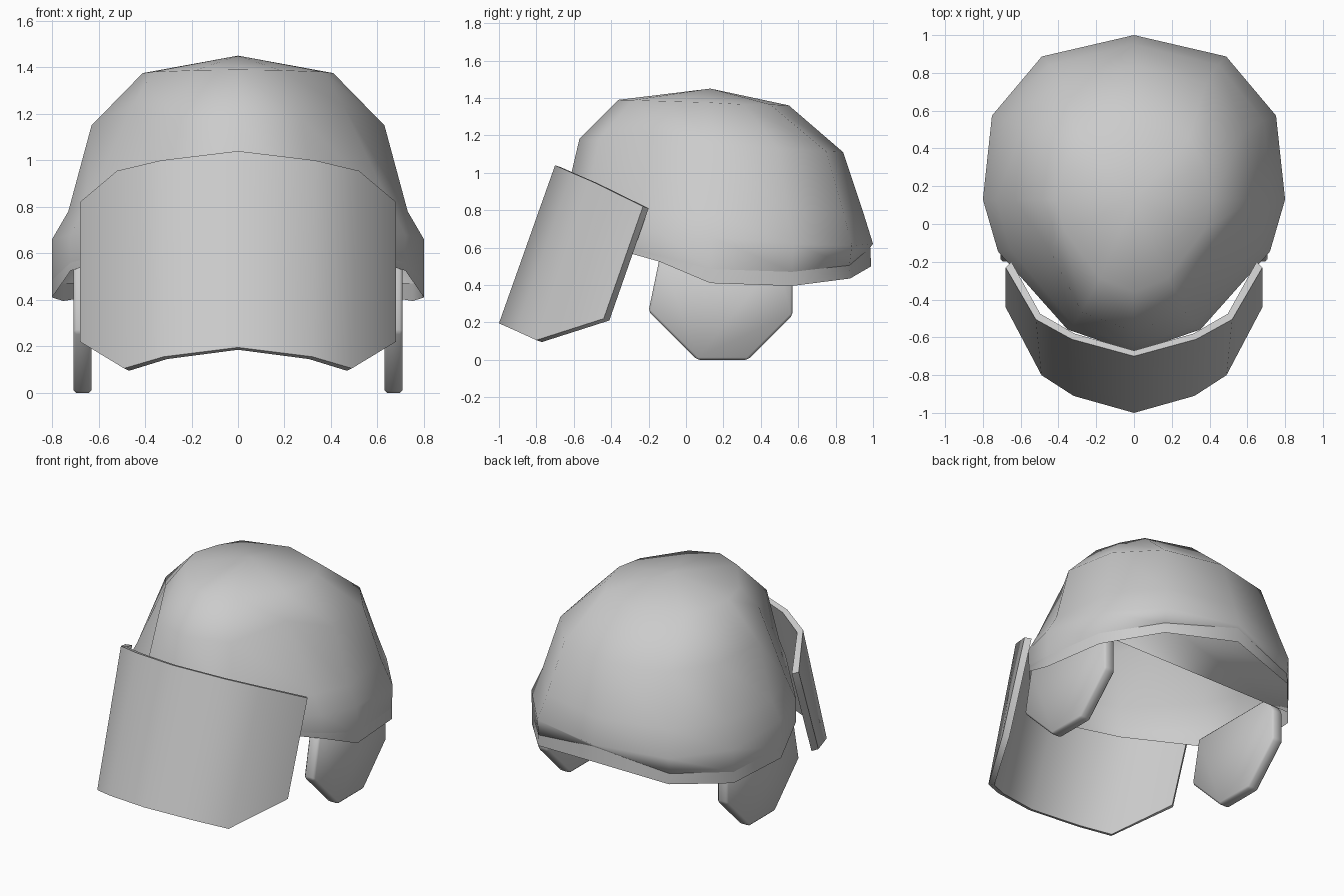
import bpy
import bmesh
import math
from mathutils import Vector

cube = bpy.data.objects.get("Cube")
if cube:
    bpy.data.objects.remove(cube)

grey = bpy.data.materials.new("plain_grey")
grey.use_nodes = True
COLOUR = (0.6, 0.6, 0.6, 1)
grey.diffuse_color = COLOUR
grey.node_tree.nodes["Principled BSDF"].inputs["Base Color"].default_value = COLOUR


def finish(name, bm, degrees):
    bmesh.ops.recalc_face_normals(bm, faces=bm.faces[:])
    mesh = bpy.data.meshes.new(name)
    bm.to_mesh(mesh)
    bm.free()
    mesh.materials.append(grey)
    obj = bpy.data.objects.new(name, mesh)
    bpy.context.collection.objects.link(obj)
    bpy.ops.object.select_all(action='DESELECT')
    bpy.context.view_layer.objects.active = obj
    obj.select_set(True)
    bpy.ops.object.shade_smooth_by_angle(angle=math.radians(degrees))
    return obj


def both_sides(half):
    """Close a back-to-front half outline into a full ring."""
    return half + [(-x, y, z) for x, y, z in half[-2:0:-1]]


def loft(bm, rings):
    loops = [[bm.verts.new(p) for p in ring] for ring in rings]
    for a, b in zip(loops, loops[1:]):
        for i in range(len(a)):
            j = (i + 1) % len(a)
            bm.faces.new((a[i], a[j], b[j], b[i]))
    return loops


def move_pair(ring, index, x, y, z):
    ring[index] = (x, y, z)
    ring[-index] = (-x, y, z)


# Plan outline of the shell, back centre to front centre, in unit size
PLAN = [(0, 1), (.61, .87), (.94, .51), (1, 0), (.9, -.34), (.44, -.85), (0, -1)]
MID = 0.13


def ring(width, back, front, heights):
    pts = []
    for (x, y), z in zip(PLAN, heights):
        reach = back - MID if y > 0 else MID - front
        pts.append((x * width, MID + y * reach, z))
    return both_sides(pts)


def slope(back, mid, front):
    return [mid + (back - mid) * y if y > 0 else mid - (front - mid) * y for _, y in PLAN]


# Shell: stacked rings ending in a point
lower_edge = ring(.80, .985, -.67, [.60, .505, .47, .485, .56, .65, .66])
shoulder = ring(.63, .84, -.57, slope(1.11, 1.15, 1.18))
move_pair(shoulder, 4, .45, -.13, 1.24)
crown = ring(.41, .55, -.36, slope(1.36, 1.375, 1.39))
move_pair(crown, 1, .29, .45, 1.365)
move_pair(crown, 2, .37, .31, 1.365)
bm = bmesh.new()
loops = loft(bm, [
    lower_edge,
    ring(.80, 1.0, -.68, [.62, .61, .62, .66, .68, .72, .73]),
    ring(.73, .95, -.65, slope(.78, .78, .84)),
    shoulder,
    crown,
])
apex = bm.verts.new((0, MID, 1.45))
top = loops[-1]
for i, v in enumerate(top):
    bm.faces.new((v, top[(i + 1) % len(top)], apex))

# Neck plate: closes only the back part of the opening
base = loops[0]
bm.faces.new((base[0], base[1], base[-1]))
bm.faces.new((base[1], base[2], base[-2], base[-1]))
finish("helmet_shell", bm, 180)

# Rim: strip hanging below the shell
bm = bmesh.new()
loft(bm, [lower_edge, ring(.80, .99, -.67, [.50, .435, .395, .41, .525, .64, .65])])
finish("rim_strip", bm, 60)

# Visor: bent slab sloping forward, lofted from side to side
upper = [(0, -.70, 1.04), (.33, -.61, 1.0), (.52, -.505, .955), (.68, -.23, .82)]
lower = [(0, -1.0, .195), (.32, -.91, .155), (.49, -.80, .105), (.68, -.44, .22)]


def inset(point):
    x, y, z = point
    return (x * .955, y + .03, z - .01)


columns = [(u, l, inset(l), inset(u)) for u, l in zip(upper, lower)]
mirrored = [[(-x, y, z) for x, y, z in column] for column in columns[:0:-1]]
bm = bmesh.new()
loops = loft(bm, mirrored + columns)
bm.faces.new(loops[0])
bm.faces.new(loops[-1])
finish("visor", bm, 70)

# Ear guards: thick many-sided plates with softened edges
EAR = [(-.20, .26), (-.14, .55), (.5, .55), (.57, .45), (.57, .24), (.33, 0), (.06, 0)]
for side, label in ((1, "left"), (-1, "right")):
    bm = bmesh.new()
    face = bm.faces.new([bm.verts.new((side * .63, y, z)) for y, z in EAR])
    out = bmesh.ops.extrude_face_region(bm, geom=[face])
    moved = [g for g in out["geom"] if isinstance(g, bmesh.types.BMVert)]
    bmesh.ops.translate(bm, verts=moved, vec=Vector((side * .078, 0, 0)))
    guard = finish(label + "_ear_guard", bm, 180)
    bevel = guard.modifiers.new("soft_edge", 'BEVEL')
    bevel.width = .012
    bevel.segments = 1
